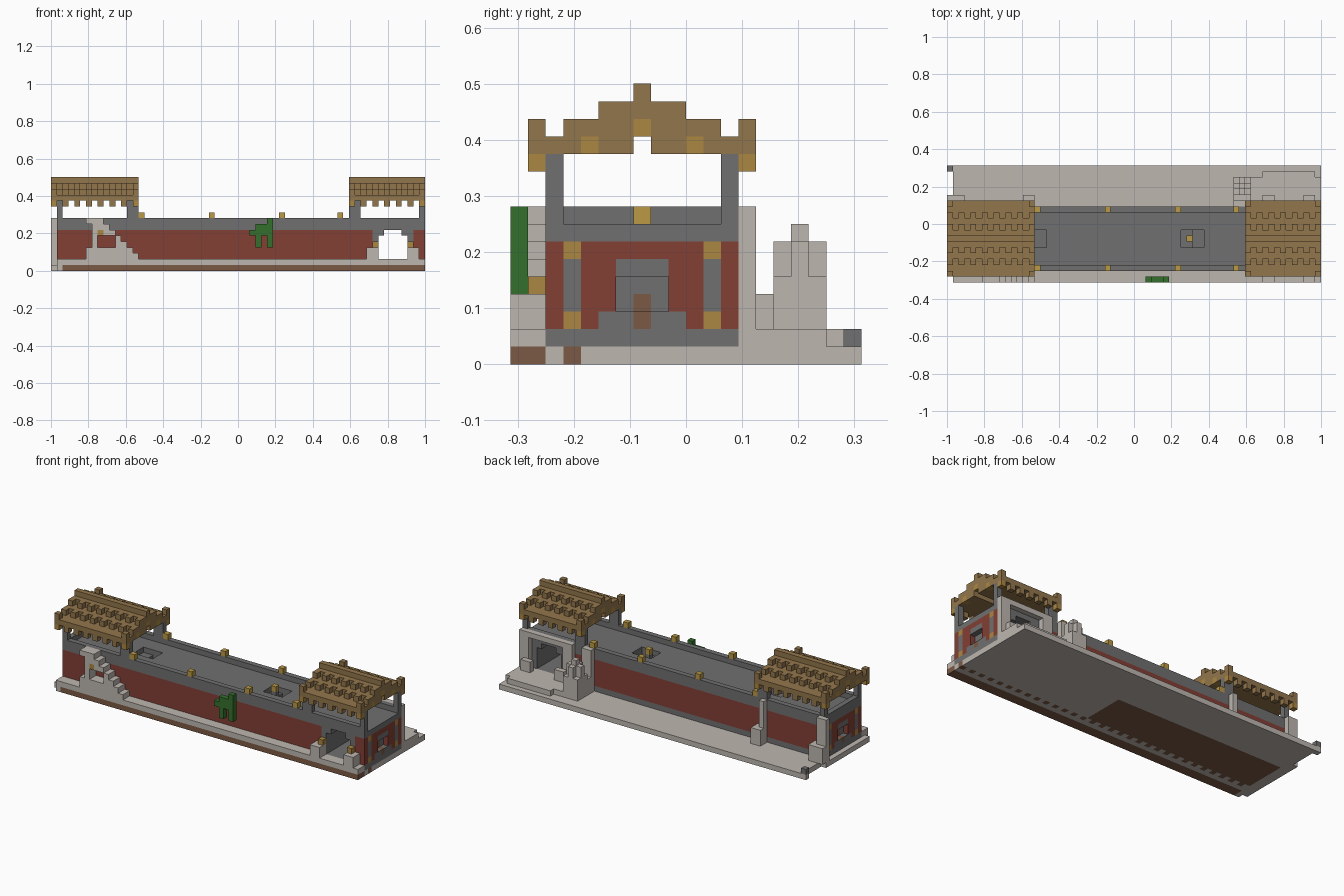
import bpy
import bmesh
from mathutils import Vector

default_cube = bpy.data.objects.get("Cube")
if default_cube:
    bpy.data.objects.remove(default_cube, do_unlink=True)

UNIT = 1 / 32
ORIGIN = Vector((-1, -10 * UNIT, 0))


def make_material(name, red, green, blue):
    material = bpy.data.materials.new(name)
    material.use_nodes = True
    colour = (red, green, blue, 1)
    material.diffuse_color = colour
    material.node_tree.nodes["Principled BSDF"].inputs["Base Color"].default_value = colour
    return material


PALETTE = {
    "stone": make_material("pale_stone", .51, .47, .43),
    "grey": make_material("dark_grey_stone", .16, .16, .16),
    "red": make_material("red_plaster", .23, .05, .035),
    "wood": make_material("roof_wood", .29, .18, .072),
    "ochre": make_material("ochre_trim", .41, .24, .055),
    "gold": make_material("gold_lamp", .49, .32, .06),
    "green": make_material("leaf_green", .035, .16, .027),
    "earth": make_material("brown_earth", .2, .1, .058),
}


def fill(blocks, colour, xs, ys, zs):
    """Fill a box of unit blocks; a colour of None carves it away."""
    for x in range(*xs):
        for y in range(*ys):
            for z in range(*zs):
                if colour is None:
                    blocks.pop((x, y, z), None)
                else:
                    blocks[x, y, z] = colour


def paint(blocks, colour, xs, ys, zs):
    """Recolour only the blocks that already exist."""
    for cell in blocks:
        if all(low <= c < high for c, (low, high) in zip(cell, (xs, ys, zs))):
            blocks[cell] = colour


def build(name, blocks):
    """Turn the blocks into one mesh that keeps only the outer faces."""
    mesh = bpy.data.meshes.new(name)
    colours = sorted(set(blocks.values()))
    for colour in colours:
        mesh.materials.append(PALETTE[colour])
    bm = bmesh.new()
    corners = {}

    def corner(point):
        key = tuple(point)
        if key not in corners:
            corners[key] = bm.verts.new(ORIGIN + Vector(key) * UNIT)
        return corners[key]

    for cell, colour in blocks.items():
        for axis in range(3):
            for side in (0, 1):
                neighbour = list(cell)
                neighbour[axis] += 2 * side - 1
                if tuple(neighbour) in blocks:
                    continue
                u, v = (axis + 1) % 3, (axis + 2) % 3
                ring = []
                for du, dv in ((0, 0), (1, 0), (1, 1), (0, 1)):
                    point = list(cell)
                    point[axis] += side
                    point[u] += du
                    point[v] += dv
                    ring.append(corner(point))
                face = bm.faces.new(ring if side else ring[::-1])
                face.material_index = colours.index(colour)
    bm.to_mesh(mesh)
    bm.free()
    bpy.context.collection.objects.link(bpy.data.objects.new(name, mesh))


# Ground slab with an earth edge in front and an earth patch beneath
slab = {}
fill(slab, "stone", (1, 64), (0, 20), (0, 1))
fill(slab, "stone", (0, 1), (1, 14), (0, 1))
fill(slab, "stone", (1, 64), (0, 2), (1, 2))
paint(slab, "earth", (2, 64), (0, 2), (0, 1))
paint(slab, "earth", (2, 37), (4, 12), (0, 1))
for x in range(3, 64, 2):
    paint(slab, "earth", (x, x + 1), (3, 4), (0, 1))
fill(slab, "stone", (0, 2), (19, 20), (0, 1))
fill(slab, "grey", (0, 1), (19, 20), (1, 2))
build("ground_slab", slab)

# Long hall: grey block, red band, grey corner, roof deck behind a parapet
hall = {}
fill(hall, "grey", (1, 64), (2, 13), (1, 9))
paint(hall, "red", (1, 64), (2, 13), (2, 7))
for y in (2, 12):
    paint(hall, "grey", (1, 2), (y, y + 1), (2, 7))
fill(hall, None, (2, 64), (3, 12), (8, 9))

# Passage through the hall with a grey frame
paint(hall, "grey", (55, 62), (2, 13), (2, 9))
fill(hall, None, (56, 61), (2, 13), (2, 7))
for x in (56, 60):
    fill(hall, "grey", (x, x + 1), (2, 13), (6, 7))

# End walls: framed pillars and a recessed door
for outer, inner in ((63, 62), (1, 2)):
    end = (outer, outer + 1)
    back = (inner, inner + 1)
    paint(hall, "red", end, (2, 13), (2, 7))
    for y in (3, 11):
        paint(hall, "ochre", end, (y, y + 1), (2, 7))
        paint(hall, "grey", end, (y, y + 1), (3, 6))
    paint(hall, "grey", end, (5, 10), (2, 3))
    paint(hall, "grey", back, (6, 9), (2, 5))
    fill(hall, None, end, (6, 9), (3, 5))
    paint(hall, "grey", end, (6, 9), (5, 6))
    paint(hall, "earth", end, (7, 8), (2, 3))
    paint(hall, "earth", back, (7, 8), (3, 4))

# Stairwells sunk into the deck
for start in (13, 40):
    for step in range(4):
        fill(hall, None, (start + step, start + step + 1), (6, 9), (7 - step // 2, 8))
    paint(hall, "grey", (start - 1, start + 5), (5, 10), (4, 8))
fill(hall, "grey", (41, 42), (7, 8), (6, 8))
build("long_hall", hall)

# Lamps on the parapet and in the stairwell
lamps = {(41, 7, 8): "gold"}
for x in (15, 27, 39, 49):
    for y in (2, 12):
        lamps[x, y, 9] = "gold"
build("lamps", lamps)

# Roof profile for half the depth: row, lowest layer, top layer
SLOPE = ((2, 12, 13), (3, 12, 13), (4, 12, 14), (5, 12, 14), (6, 12, 15))


def pavilion(side, start, stop, posts):
    roof = {}
    length = (start, stop)
    for row, low, high in SLOPE + ((1, 12, 13),):
        for y in (row, 14 - row):
            fill(roof, "wood", length, (y, y + 1), (low, high))
    # Staggered tiles, fringe and raised eave tips
    for x in range(start, stop):
        at_end = x in (start, stop - 1)
        for row, layer in ((1, 11), (3, 13), (5, 14)):
            if at_end or (x - start) % 2 == 0:
                for y in (row, 14 - row):
                    roof[x, y, layer] = "wood"
        if at_end:
            fill(roof, "wood", (x, x + 1), (1, 2), (13, 14))
            fill(roof, "wood", (x, x + 1), (13, 14), (13, 14))
    fill(roof, "wood", length, (7, 8), (13, 16))
    # Beam ends show as ochre
    for x in (start, stop - 1):
        for y, z in ((1, 11), (13, 11), (4, 12), (10, 12), (7, 13)):
            roof[x, y, z] = "ochre"
    build(side + "_pavilion_roof", roof)
    supports = {}
    for span in posts:
        for y in (2, 12):
            fill(supports, "grey", span, (y, y + 1), (9, 12))
    build(side + "_pavilion_posts", supports)


pavilion("right", 0, 15, ((1, 2), (13, 15)))
pavilion("left", 51, 64, ((51, 53), (63, 64)))

# Outside stair on the front with an opening under it
stair = {}
fill(stair, "stone", (7, 9), (0, 2), (2, 9))
fill(stair, "stone", (6, 7), (0, 2), (8, 9))
fill(stair, "stone", (6, 7), (0, 2), (2, 4))
for step in range(6):
    fill(stair, "stone", (9 + step, 10 + step), (0, 2), (2, 8 - step))
fill(stair, None, (8, 11), (0, 2), (4, 6))
fill(stair, "ochre", (8, 9), (0, 2), (6, 7))
build("front_stair", stair)

# Plinths with lamps beside the front and back of the passage
plinths = {}
for x, lamp in ((54, 55), (61, 61)):
    fill(plinths, "stone", (x, x + 2), (0, 2), (2, 4))
    plinths[lamp, 1, 4] = "ochre"
    fill(plinths, "stone", (x, x + 2), (14, 15), (1, 4))
build("gate_plinths", plinths)

# Back gate frame and its low terrace
gate = {}
fill(gate, "stone", (53, 64), (13, 14), (1, 9))
fill(gate, None, (55, 62), (13, 14), (1, 8))
fill(gate, "stone", (52, 64), (13, 18), (1, 2))
fill(gate, "stone", (54, 63), (18, 19), (1, 2))
build("back_gate", gate)

# Stepped stone spire and wall buttresses along the back
spire = {}
fill(spire, "stone", (49, 52), (15, 18), (1, 5))
fill(spire, "stone", (50, 51), (15, 18), (5, 7))
fill(spire, "stone", (49, 52), (16, 17), (5, 7))
fill(spire, "stone", (50, 51), (16, 17), (7, 8))
build("back_spire", spire)

buttresses = {}
for low, high in ((0, 2), (13, 14), (49, 51)):
    fill(buttresses, "stone", (low, high), (13, 14), (1, 9))
    fill(buttresses, "stone", (low, high + 1), (13, 15), (1, 4))
build("back_buttresses", buttresses)

# Hanging green plant in front of the wall
plant = {}
fill(plant, "green", (37, 38), (0, 1), (4, 9))
fill(plant, "green", (35, 37), (0, 1), (6, 8))
fill(plant, "green", (34, 35), (0, 1), (6, 7))
fill(plant, "green", (35, 36), (0, 1), (4, 6))
build("front_plant", plant)
